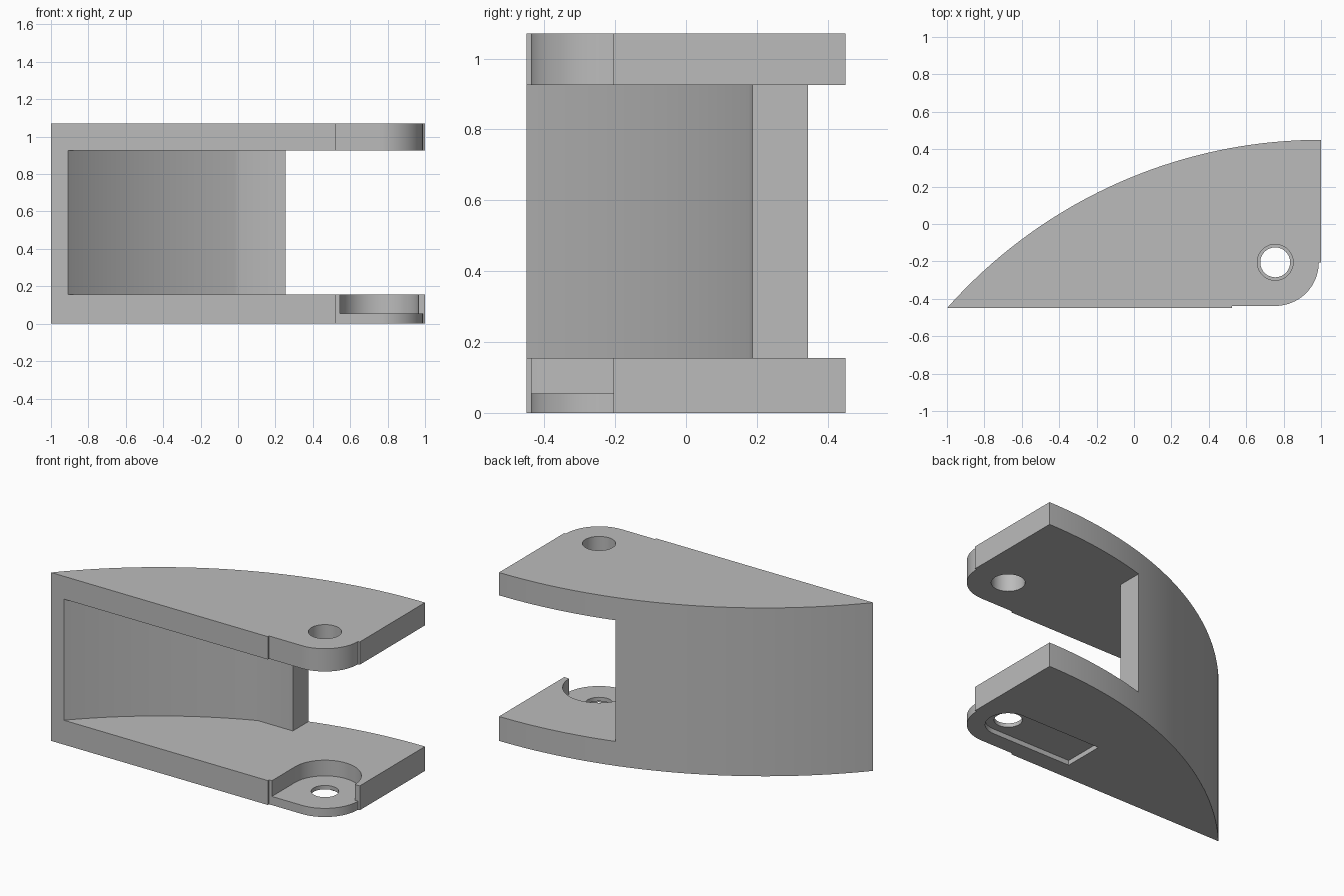
import bpy
import bmesh
from math import sin, cos, pi, atan2, asin

cube = bpy.data.objects.get("Cube")
if cube:
    bpy.data.objects.remove(cube, do_unlink=True)

grey = bpy.data.materials.new("plain grey")
grey.use_nodes = True
colour = (0.5, 0.5, 0.5, 1)
grey.diffuse_color = colour
grey.node_tree.nodes["Principled BSDF"].inputs["Base Color"].default_value = colour


def arc(cx, cy, r, start, end, steps):
    """Points along a circular arc."""
    angles = [start + (end - start) * i / steps for i in range(steps + 1)]
    return [(cx + r * cos(a), cy + r * sin(a)) for a in angles]


def prism(name, outline, z0, z1):
    """Extrude a flat outline between two heights."""
    bm = bmesh.new()
    face = bm.faces.new([bm.verts.new((x, y, z0)) for x, y in outline])
    top = bmesh.ops.extrude_face_region(bm, geom=[face])["geom"]
    verts = [v for v in top if isinstance(v, bmesh.types.BMVert)]
    bmesh.ops.translate(bm, verts=verts, vec=(0, 0, z1 - z0))
    bmesh.ops.recalc_face_normals(bm, faces=bm.faces)
    mesh = bpy.data.meshes.new(name)
    bm.to_mesh(mesh)
    bm.free()
    mesh.materials.append(grey)
    obj = bpy.data.objects.new(name, mesh)
    bpy.context.collection.objects.link(obj)
    return obj


def cut(obj, cutter):
    """Subtract a cutter, then discard it."""
    cutter.hide_render = True
    mod = obj.modifiers.new("cut", "BOOLEAN")
    mod.operation = "DIFFERENCE"
    mod.solver = "EXACT"
    mod.object = cutter
    bpy.context.view_layer.objects.active = obj
    bpy.ops.object.modifier_apply(modifier=mod.name)
    bpy.data.objects.remove(cutter, do_unlink=True)


HEIGHT, FLOOR, CEILING = 1.07, 0.155, 0.925
FRONT, BACK = -0.45, 0.45
R = 2.672                      # curved back radius
CX, CY = 1.0, BACK - R         # curved back centre
PX, PY = 0.755, -0.205         # pivot hole centre

# Body: curved back, straight front, rounded pivot corner
back = arc(CX, CY, R, pi / 2, atan2(FRONT - CY, -2), 64)
corner = arc(PX, PY, 0.233, -pi / 2, 0, 20)
body = prism("bracket_body",
             back + [(0.525, FRONT), (0.525, PY - 0.233)] + corner + [(1, PY)],
             0, HEIGHT)

# Mouth between the two plates, leaving the curved wall
INNER, STEP = 2.605, 0.187
start = pi - asin((FRONT - CY) / INNER)
end = pi - asin((STEP - CY) / INNER)
mouth = arc(CX, CY, INNER, start, end, 40)
mouth += [(0.255, STEP), (0.255, 1), (1.5, 1), (1.5, -1), (mouth[0][0], -1)]
cut(body, prism("mouth_cutter", mouth, FLOOR, CEILING))

# Round seat in the lower plate, open to the front
seat = arc(PX, PY, 0.21, 0, pi, 32) + [(PX - 0.21, -1), (1.5, -1), (1.5, PY)]
cut(body, prism("seat_cutter", seat, 0.055, 0.5))

# Shallow slot under the lower plate
slot = arc(PX, PY, 0.13, -pi / 2, pi / 2, 24) + [(0.2, PY + 0.13), (0.2, PY - 0.13)]
cut(body, prism("slot_cutter", slot, -0.1, 0.03))

# Pivot holes
for name, radius, z0, z1 in (("lower_hole_cutter", 0.08, -0.2, 0.3),
                             ("upper_hole_cutter", 0.096, 0.5, 1.3)):
    circle = arc(PX, PY, radius, 0, 2 * pi, 40)[:-1]
    cut(body, prism(name, circle, z0, z1))

# Smooth the curves, keep the edges crisp
bpy.ops.object.select_all(action="DESELECT")
body.select_set(True)
bpy.context.view_layer.objects.active = body
bpy.ops.object.shade_smooth_by_angle(angle=pi / 6)
